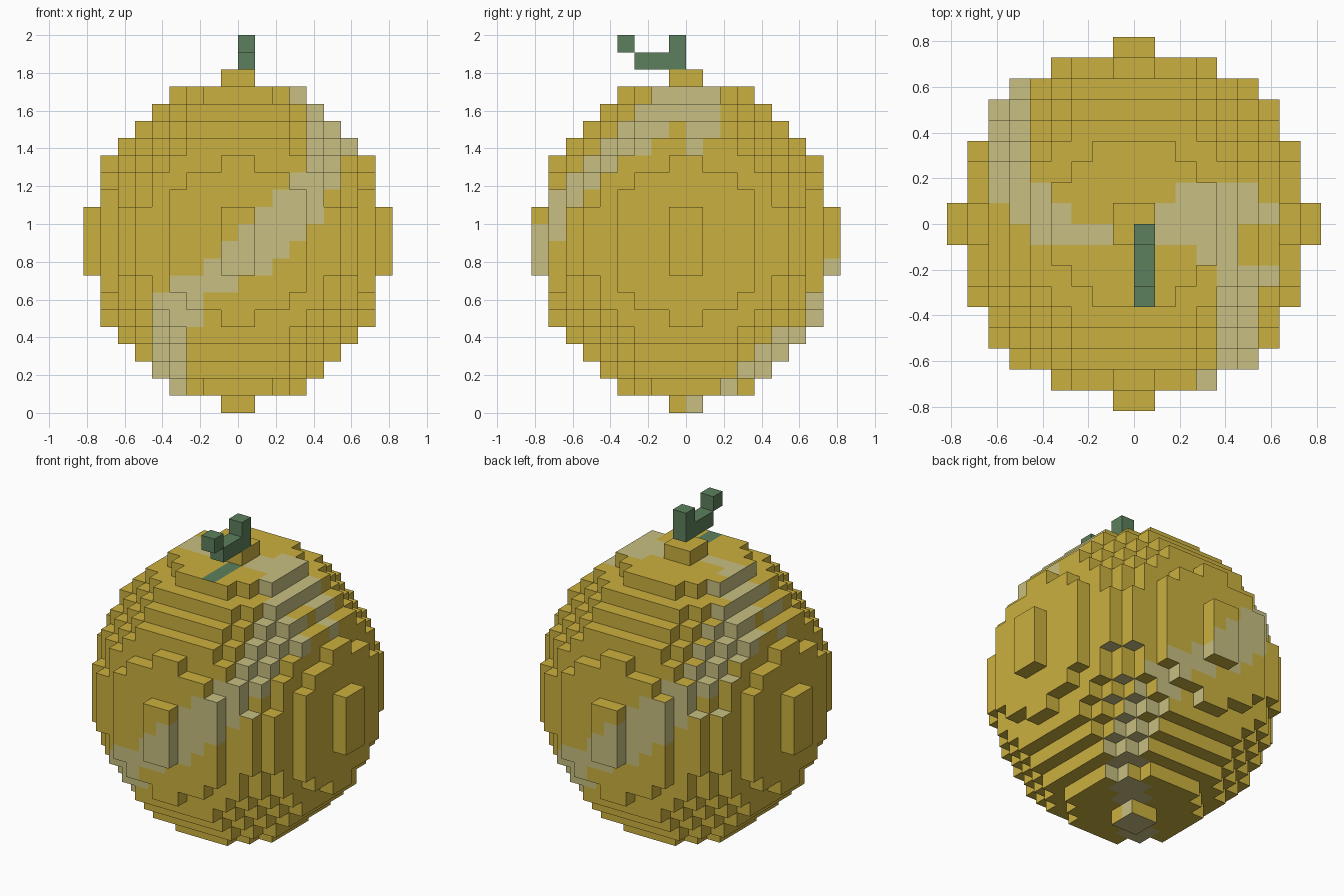
import bpy
import bmesh
from mathutils import Vector

if "Cube" in bpy.data.objects:
    bpy.data.objects.remove(bpy.data.objects["Cube"], do_unlink=True)

UNIT = 2 / 22  # edge length of one block


def make_material(name, rgb):
    mat = bpy.data.materials.new(name)
    mat.use_nodes = True
    colour = (*rgb, 1)
    mat.diffuse_color = colour
    mat.node_tree.nodes["Principled BSDF"].inputs["Base Color"].default_value = colour
    return mat


golden = make_material("golden yellow", (0.60, 0.434, 0.05))
cream = make_material("pale cream", (0.578, 0.52, 0.22))
green = make_material("stem green", (0.109, 0.216, 0.109))
GOLDEN, CREAM, GREEN = range(3)

AXES = [Vector(v) for v in ((1, 0, 0), (0, 1, 0), (0, 0, 1))]


def build_blocks(name, cells, materials, paint):
    """Skin a set of grid cells with outward quads, painted by cell and direction."""
    bm = bmesh.new()
    corners = {}

    def corner(point):
        key = tuple(round(c) for c in point)
        if key not in corners:
            corners[key] = bm.verts.new(Vector(key) * UNIT)
        return corners[key]

    for cell in sorted(cells):
        base = Vector(cell)
        for axis in range(3):
            u, v = AXES[(axis + 1) % 3], AXES[(axis + 2) % 3]
            for side in (-1, 1):
                normal = AXES[axis] * side
                if tuple(int(c) for c in base + normal) in cells:
                    continue
                start = base + AXES[axis] * max(side, 0)
                loop = [start, start + u, start + u + v, start + v]
                if side < 0:
                    loop.reverse()
                face = bm.faces.new([corner(p) for p in loop])
                face.material_index = paint(cell, axis, side)
    mesh = bpy.data.meshes.new(name)
    bm.to_mesh(mesh)
    bm.free()
    for mat in materials:
        mesh.materials.append(mat)
    obj = bpy.data.objects.new(name, mesh)
    bpy.context.collection.objects.link(obj)
    return obj


# Swirl bands: (row, first column, last column) on the faces of each direction
FRONT_BAND = [
    (1, -4, -4), (2, -5, -4), (3, -5, -4), (4, -5, -4), (5, -5, -3), (6, -5, -3),
    (7, -4, -1), (8, -2, 1), (9, -1, 2), (10, 0, 3), (11, 1, 4), (12, 2, 4),
    (13, 3, 5), (14, 4, 5), (15, 4, 6), (16, 4, 5), (17, 4, 4), (18, 3, 3),
]
SIDE_BAND = [
    (0, 0, 0), (1, 2, 2), (2, 3, 4), (3, 4, 5), (4, 5, 6), (5, 7, 7), (6, 7, 7),
    (8, 8, 8), (8, -9, -9), (9, -9, -9), (10, -9, -8), (11, -8, -8), (12, -8, -7),
    (13, -7, -6), (14, -6, -5), (15, -5, -3), (15, 0, 0), (16, -4, -2), (16, 0, 1),
    (17, -3, 1), (18, -2, 1),
]
TOP_BAND = [
    (6, -6, -6), (5, -7, -6), (4, -7, -6), (3, -7, -6), (2, -7, -6), (1, -7, -5),
    (0, -6, -4), (-1, -5, -2), (1, 2, 5), (0, 1, 6), (-1, 1, 4), (-2, 3, 4),
    (-3, 4, 6), (-4, 4, 5), (-5, 4, 5), (-6, 4, 5), (-7, 4, 5), (-8, 3, 3),
]


def in_band(band, column, row):
    return any(r == row and lo <= column <= hi for r, lo, hi in band)


def paint_body(cell, axis, side):
    i, j, k = cell
    if axis == 0:    # sides, the far one turned half round
        striped = in_band(SIDE_BAND, j if side > 0 else -1 - j, k)
    elif axis == 1:  # front and back, turned half round
        striped = in_band(FRONT_BAND, i if side < 0 else -1 - i, k)
    elif side > 0:   # top, with a green mark under the stem
        if i == 0 and k == 18 and -4 <= j <= -2:
            return GREEN
        striped = in_band(TOP_BAND, i, j)
    else:            # underside, a diagonal band
        striped = abs(i - j) <= 1
    return CREAM if striped else GOLDEN


# Round fruit body: slightly tall ellipsoid in blocks
body_cells = {
    (i, j, k)
    for i in range(-9, 9) for j in range(-9, 9) for k in range(20)
    if (i + 0.5) ** 2 + (j + 0.5) ** 2 + 0.81 * (k - 9.5) ** 2 <= 74.5
}
build_blocks("fruit_body", body_cells, [golden, cream, green], paint_body)

# Crooked stem: upright end, runner toward the front, raised tip
stem_cells = {(0, j, 20) for j in (-3, -2, -1)} | {(0, -1, 21), (0, -4, 21)}
build_blocks("stem", stem_cells, [green], lambda cell, axis, side: 0)
